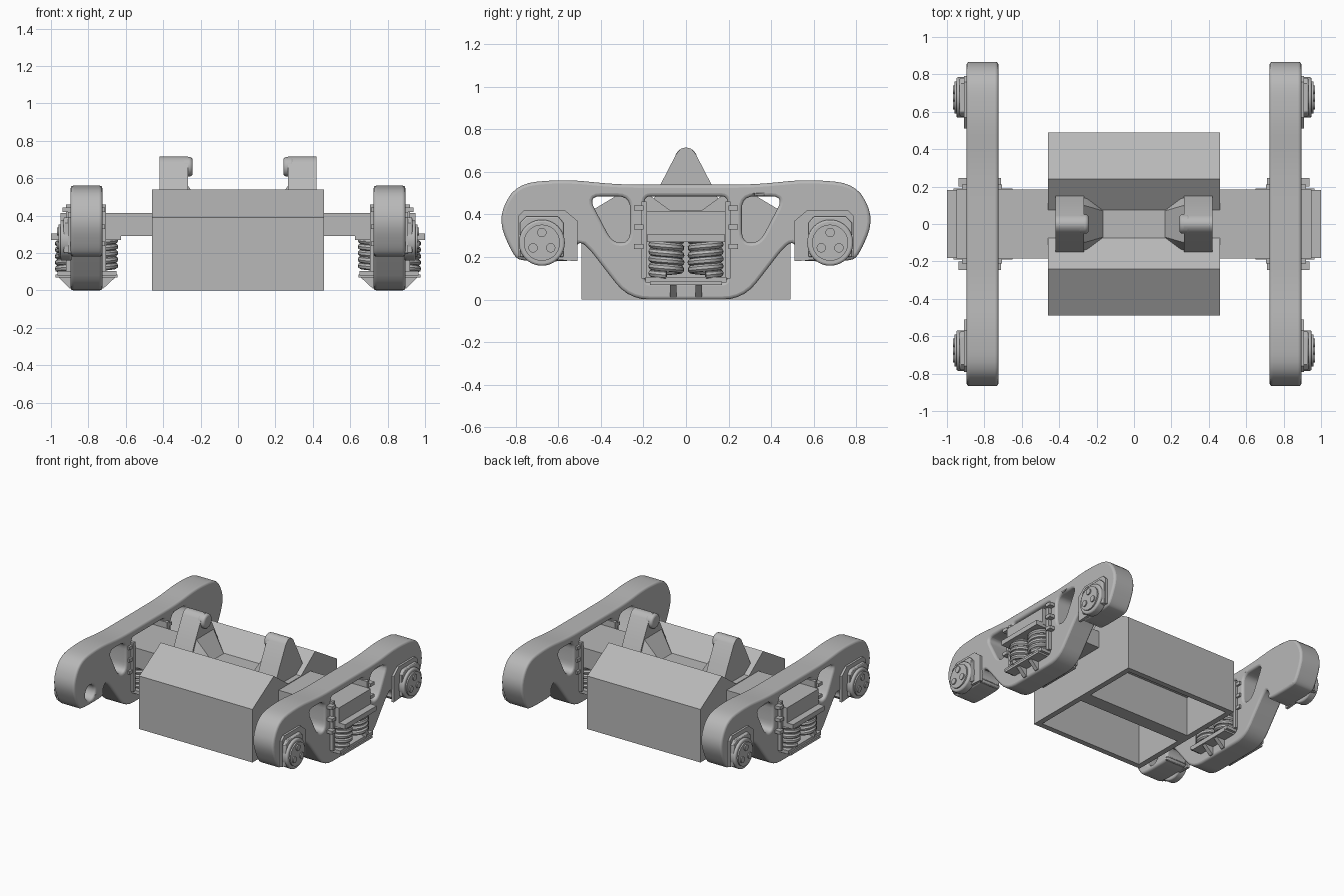
import bpy, bmesh, math
from mathutils import Vector, Matrix

if "Cube" in bpy.data.objects:
    bpy.data.objects.remove(bpy.data.objects["Cube"], do_unlink=True)

steel = bpy.data.materials.new("cast_steel_grey")
steel.use_nodes = True
steel.diffuse_color = (0.48, 0.48, 0.48, 1)
steel.node_tree.nodes["Principled BSDF"].inputs["Base Color"].default_value = (0.48, 0.48, 0.48, 1)
parts = []


def add(name, bm, mirror=""):
    """Make an object from a bmesh, mirrored across the given world axes."""
    bmesh.ops.recalc_face_normals(bm, faces=bm.faces)
    me = bpy.data.meshes.new(name)
    bm.to_mesh(me)
    bm.free()
    me.materials.append(steel)
    ob = bpy.data.objects.new(name, me)
    bpy.context.collection.objects.link(ob)
    parts.append(ob)
    if mirror:
        m = ob.modifiers.new("mirror", 'MIRROR')
        m.use_axis = ["X" in mirror, "Y" in mirror, False]
        m.use_mirror_merge = False
    return ob


def prism(pts, x0, x1):
    """Extrude a (y, z) outline from x0 to x1."""
    bm = bmesh.new()
    face = bm.faces.new([bm.verts.new((x0, y, z)) for y, z in pts])
    ext = bmesh.ops.extrude_face_region(bm, geom=[face])["geom"]
    bmesh.ops.translate(bm, vec=(x1 - x0, 0, 0),
                        verts=[v for v in ext if isinstance(v, bmesh.types.BMVert)])
    return bm


def box(x0, x1, y0, y1, z0, z1):
    return prism([(y0, z0), (y1, z0), (y1, z1), (y0, z1)], x0, x1)


def hull(pts):
    bm = bmesh.new()
    for p in pts:
        bm.verts.new(p)
    bmesh.ops.convex_hull(bm, input=bm.verts[:])
    return bm


def disc(x0, x1, y, z, r, n=32):
    ring = [math.tau * i / n for i in range(n)]
    return prism([(y + r * math.cos(a), z + r * math.sin(a)) for a in ring], x0, x1)


def rounded(pts, r, n=5):
    """Round every corner of an outline with a short quadratic arc."""
    out = []
    for i, p in enumerate(pts):
        p, a, b = Vector(p), Vector(pts[i - 1]), Vector(pts[(i + 1) % len(pts)])
        s = p + (a - p).normalized() * min(r, (a - p).length * 0.45)
        e = p + (b - p).normalized() * min(r, (b - p).length * 0.45)
        for k in range(n + 1):
            t = k / n
            out.append(tuple(s * (1 - t) ** 2 + p * 2 * t * (1 - t) + e * t * t))
    return out


def flip(pts):
    return [(-y, z) for y, z in reversed(pts)]


def cut(ob, bms):
    """Subtract several bmeshes and bake the result."""
    for bm in bms:
        c = add("cutter", bm)
        parts.remove(c)
        c.hide_render = True
        m = ob.modifiers.new("cut", 'BOOLEAN')
        m.object, m.solver = c, 'EXACT'
        bpy.context.view_layer.update()
        baked = bpy.data.meshes.new_from_object(
            ob.evaluated_get(bpy.context.evaluated_depsgraph_get()))
        ob.modifiers.clear()
        ob.data = baked
        bpy.data.objects.remove(c, do_unlink=True)


def bevel(ob, width, segments=3):
    m = ob.modifiers.new("bevel", 'BEVEL')
    m.width, m.segments, m.use_clamp_overlap = width, segments, False
    m.limit_method, m.angle_limit = 'ANGLE', math.radians(50)


AXLE_Y, AXLE_Z = 0.677, 0.267
IN, OUT = 0.725, 0.895

# Side frames: arched casting with windows and axle holes
half = [(0.32, 0.54), (0.57, 0.565), (0.80, 0.545), (0.885, 0.38), (0.81, 0.2),
        (0.76, 0.18), (0.51, 0.18), (0.53, 0.23), (0.49, 0.285), (0.27, 0.0)]
frame = add("side_frame", prism(rounded(half + flip(half), 0.1), IN, OUT))
tri = rounded([(0.46, 0.485), (0.262, 0.485), (0.262, 0.27), (0.345, 0.265)], 0.06)
centre = rounded([(-0.195, 0.08), (0.195, 0.08), (0.195, 0.485), (-0.195, 0.485)], 0.03)
cut(frame, [prism(tri, 0.6, 1), prism(flip(tri), 0.6, 1), prism(centre, 0.6, 1),
            disc(0.6, 0.88, AXLE_Y, AXLE_Z, 0.055), disc(0.6, 0.88, -AXLE_Y, AXLE_Z, 0.055)])
bevel(frame, 0.015)
m = frame.modifiers.new("mirror", 'MIRROR')
m.use_mirror_merge = False

# Axle bearings with pedestal plates and end-cap bolts
step = [(0.51, 0.18), (0.79, 0.2), (0.79, 0.39), (0.76, 0.42), (0.57, 0.42), (0.51, 0.37)]
add("pedestal_plate", prism(step, 0.89, 0.91), "XY")
box_pts = [(0.575, 0.2), (0.78, 0.2), (0.78, 0.36), (0.75, 0.39), (0.6, 0.39), (0.575, 0.36)]
bevel(add("pedestal_box", prism(box_pts, 0.9, 0.932), "XY"), 0.006, 2)
bevel(add("bearing_ring", disc(0.89, 0.95, AXLE_Y, AXLE_Z, 0.108, 40), "XY"), 0.01)
add("bearing_cap", disc(0.94, 0.96, AXLE_Y, AXLE_Z, 0.085, 40), "XY")
for i in range(3):
    a = math.radians(90 + 120 * i)
    add("cap_bolt", disc(0.95, 0.968, AXLE_Y + 0.048 * math.cos(a),
                         AXLE_Z + 0.048 * math.sin(a), 0.022, 16), "XY")

# Window columns with lugs
add("column_liner", box(0.705, 0.92, 0.185, 0.21, 0.1, 0.46), "XY")
for z in (0.25, 0.34, 0.43):
    add("column_lug", box(0.71, 0.937, 0.2, 0.245, z - 0.012, z + 0.012), "XY")

# Spring seats with ribs
add("spring_seat", box(0.65, 0.965, -0.19, 0.19, 0.08, 0.105), "X")
add("seat_lip", box(0.645, 0.975, -0.17, 0.17, 0.068, 0.085), "X")
add("seat_rib", hull([(x, y, z) for y in (0.045, 0.075)
                      for x, z in ((0.65, 0.075), (0.965, 0.075), (0.9, 0.01), (0.72, 0.01))]), "XY")


def spring(x, y, z0, z1, radius=0.067, wire=0.018, turns=5):
    """Coil spring as a swept helix."""
    cu = bpy.data.curves.new("coil", 'CURVE')
    cu.dimensions, cu.bevel_depth, cu.bevel_resolution = '3D', wire, 2
    cu.use_fill_caps = True
    sp = cu.splines.new('POLY')
    n = turns * 20
    sp.points.add(n)
    for i, p in enumerate(sp.points):
        a = math.tau * turns * i / n
        p.co = (x + radius * math.cos(a), y + radius * math.sin(a), z0 + (z1 - z0) * i / n, 1)
    ob = bpy.data.objects.new("coil", cu)
    bpy.context.collection.objects.link(ob)
    bpy.context.view_layer.update()
    me = bpy.data.meshes.new_from_object(ob.evaluated_get(bpy.context.evaluated_depsgraph_get()))
    bpy.data.objects.remove(ob, do_unlink=True)
    bm = bmesh.new()
    bm.from_mesh(me)
    add("coil_spring", bm, "XY")


for x in (IN, OUT):
    spring(x, 0.092, 0.115, 0.285)

# Cross bolster and its spring caps
add("bolster", box(-0.95, 0.95, -0.185, 0.185, 0.29, 0.415))
add("spring_cap", box(0.625, 1.0, -0.183, 0.183, 0.27, 0.305), "X")

# Centre body: hollow box with a twin-ridged roof
roof = [(0.49, 0), (0.49, 0.39), (0.24, 0.54), (0.075, 0.42)]
body = add("centre_body", prism(roof + flip(roof), -0.46, 0.46))
cut(body, [box(-0.42, 0.42, 0.05, 0.45, -0.1, 0.34),
           box(-0.42, 0.42, -0.45, -0.05, -0.1, 0.34)])

# Mounting horns with inward knobs and splayed feet
horn = [(0.175, 0.42), (0.12, 0.54), (0.045, 0.685)]
tip = [(0.045 * math.cos(a), 0.67 + 0.045 * math.sin(a))
       for a in (math.radians(30 * k) for k in range(1, 6))]
add("mount_horn", prism(horn + tip + flip(horn), 0.268, 0.42), "X")
bevel(add("horn_knob", disc(0.243, 0.3, 0, 0.661, 0.052), "X"), 0.015)
add("horn_foot", hull([(x, s * y, z) for s in (-1, 1) for x, y, z in
                       ((0.3, 0.175, 0.42), (0.24, 0.15, 0.42), (0.165, 0.07, 0.42),
                        (0.3, 0.11, 0.56), (0.268, 0.1, 0.56))]), "X")

# Smooth shading on rounded surfaces, sharp on hard edges
bpy.ops.object.select_all(action='DESELECT')
for ob in parts:
    ob.select_set(True)
bpy.context.view_layer.objects.active = parts[0]
bpy.ops.object.shade_smooth_by_angle(angle=math.radians(35))
